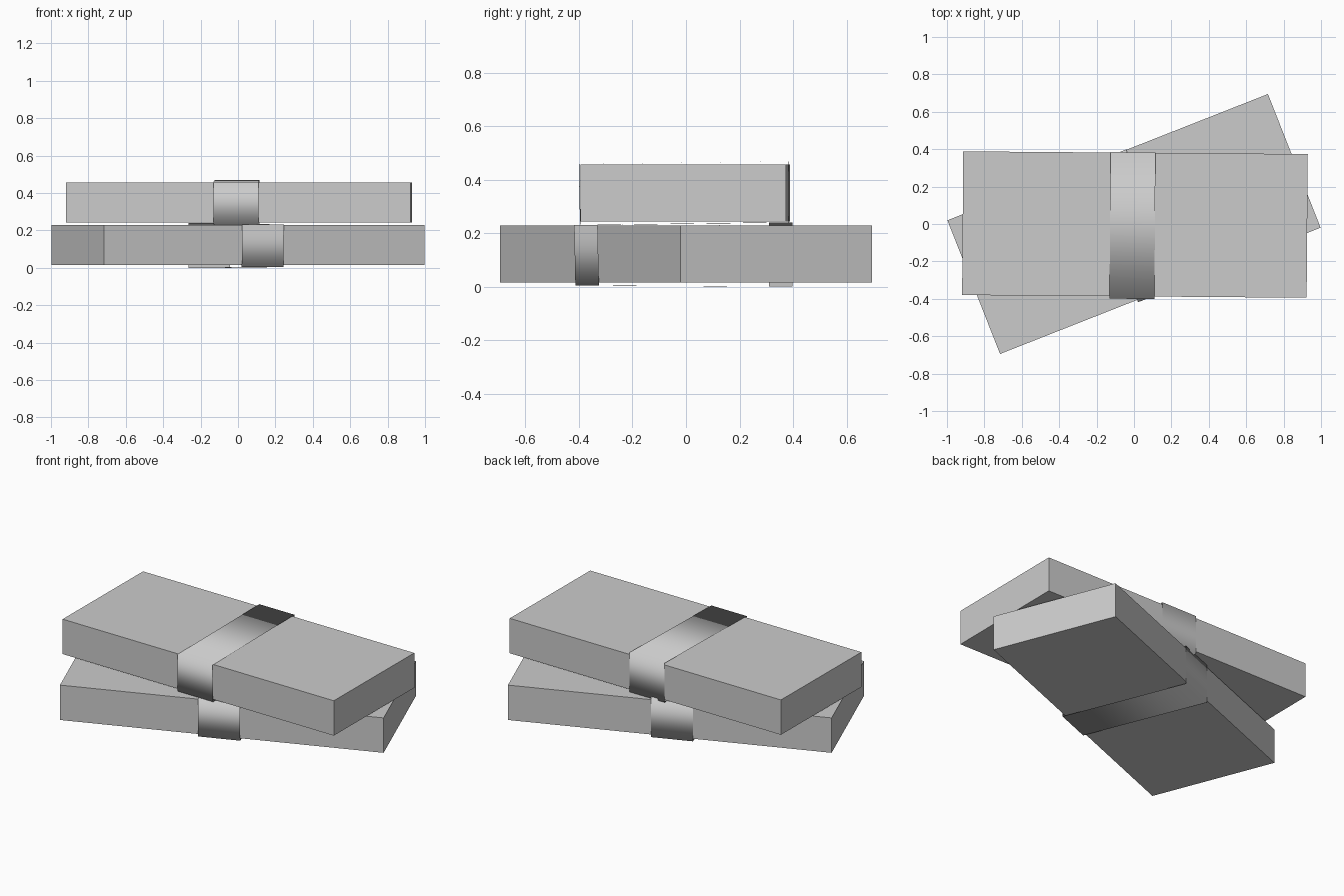
import bpy, bmesh
from math import radians

if "Cube" in bpy.data.objects:
    bpy.data.objects.remove(bpy.data.objects["Cube"])


def make_object(name, bm, loc, angle, smooth=False):
    bmesh.ops.recalc_face_normals(bm, faces=bm.faces)
    mesh = bpy.data.meshes.new(name)
    bm.to_mesh(mesh)
    bm.free()
    for p in mesh.polygons:
        p.use_smooth = smooth
    ob = bpy.data.objects.new(name, mesh)
    bpy.context.collection.objects.link(ob)
    ob.location = loc
    ob.rotation_euler.z = radians(angle)
    return ob


def bundle(prefix, loc, angle):
    # paper stack: plain sharp-edged block
    bm = bmesh.new()
    bmesh.ops.create_cube(bm, size=1)
    for v in bm.verts:
        v.co.x *= 1.842
        v.co.y *= 0.768
        v.co.z = 0.015 if v.co.z < 0 else 0.228
    make_object(prefix + "_stack", bm, loc, angle)

    # paper band: slightly crooked open loop, smooth shaded
    profile = [(-0.392, 0.004), (0.386, 0.0), (0.386, 0.240), (-0.397, 0.230)]
    bm = bmesh.new()
    left, right = [[bm.verts.new((x, y, z)) for y, z in profile]
                   for x in (-0.133, 0.107)]
    for i in range(4):
        j = (i + 1) % 4
        bm.faces.new((left[i], left[j], right[j], right[i]))
    make_object(prefix + "_band", bm, loc, angle, smooth=True)


# lower bundle turned, upper bundle nearly square to the axes
bundle("lower", (0, 0, 0), 21.5)
bundle("upper", (0.005, -0.003, 0.228), -0.45)
